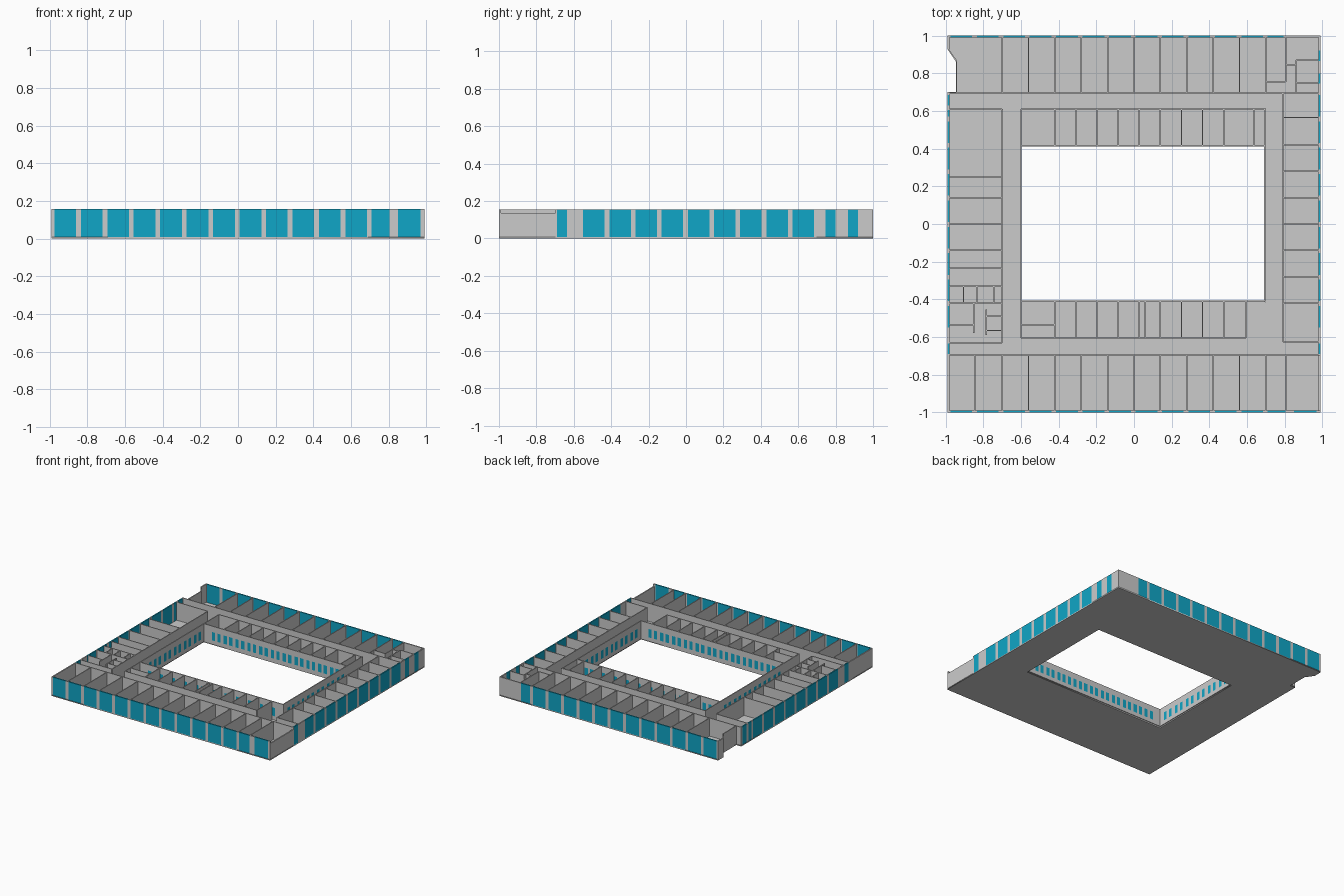
import bpy, bmesh
from mathutils import Matrix, Vector

if "Cube" in bpy.data.objects:
    bpy.data.objects.remove(bpy.data.objects["Cube"])

H, F, T = 0.156, 0.008, 0.007      # wall height, floor thickness, wall thickness

glass = bpy.data.materials.new("glass_blue")
glass.diffuse_color = (0.005, 0.38, 0.57, 1)
glass.use_nodes = True
glass.node_tree.nodes["Principled BSDF"].inputs["Base Color"].default_value = glass.diffuse_color


def make(name, boxes, mat=None):
    """One object made of axis-aligned boxes (x0, x1, y0, y1, z0, z1)."""
    bm = bmesh.new()
    for x0, x1, y0, y1, z0, z1 in boxes:
        m = Matrix.Translation(((x0 + x1) / 2, (y0 + y1) / 2, (z0 + z1) / 2))
        bmesh.ops.create_cube(bm, size=1, matrix=m @ Matrix.Diagonal((x1 - x0, y1 - y0, z1 - z0, 1)))
    me = bpy.data.meshes.new(name)
    bm.to_mesh(me)
    bm.free()
    ob = bpy.data.objects.new(name, me)
    bpy.context.collection.objects.link(ob)
    if mat:
        me.materials.append(mat)
    return ob


def seg(axis, c, a, b, t=T, z0=F, z1=H):
    """Wall box running along axis from a to b, centred on c across."""
    if axis == 'x':
        return (a, b, c - t / 2, c + t / 2, z0, z1)
    return (c - t / 2, c + t / 2, a, b, z0, z1)


def glazed(name, axis, c, a, b, windows, z0=F, z1=H, t=0.01, pane=0.01):
    """Wall from a to b with glass panes set between solid piers."""
    walls, panes, p = [], [], a
    for w0, w1 in windows:
        walls.append(seg(axis, c, p, w0, t))
        panes.append(seg(axis, c, w0, w1, pane, z0, z1))
        if z0 > F:
            walls.append(seg(axis, c, w0, w1, t, F, z0))
        if z1 < H:
            walls.append(seg(axis, c, w0, w1, t, z1, H))
        p = w1
    walls.append(seg(axis, c, p, b, t))
    make(name + "_wall", walls)
    make(name + "_glass", panes, glass)


# floor slab with courtyard opening and notched back left corner
cu = bpy.data.curves.new("floor_slab", 'CURVE')
cu.dimensions, cu.fill_mode, cu.extrude = '2D', 'BOTH', F / 2
outline = [(-.99, -1), (.99, -1), (.99, 1), (-.99, 1), (-.99, .93), (-.945, .865), (-.945, .70), (-.99, .70)]
court = [(-.603, -.413), (.697, -.413), (.697, .418), (-.603, .418)]
for pts in (outline, court):
    s = cu.splines.new('POLY')
    s.points.add(len(pts) - 1)
    for q, (x, y) in zip(s.points, pts):
        q.co = (x, y, 0, 1)
    s.use_cyclic_u = True
slab = bpy.data.objects.new("floor_slab", cu)
bpy.context.collection.objects.link(slab)
slab.location.z = F / 2
bpy.context.view_layer.objects.active = slab
slab.select_set(True)
bpy.ops.object.convert(target='MESH')

# outer facades
bays = [(-.975 + .1405 * i, -.86 + .1405 * i) for i in range(12)]
glazed("front_facade", 'x', -.995, -.99, .99, bays + [(.71, .805), (.85, .97)])
glazed("back_facade", 'x', .995, -.99, .99, bays + [(.71, .795)])
side = [(-.69, -.635)] + [(-.55 + .14 * i, -.435 + .14 * i) for i in range(9)]
glazed("right_facade", 'y', .985, -.695, .99, side + [(.745, .80), (.865, .92)])
glazed("left_facade", 'y', -.985, -.695, .70, side[:-1] + [(.57, .605), (.63, .685)])
make("end_walls", [seg('y', .985, -.99, -.695, .01, F, .137), seg('y', -.985, -.99, -.695, .01)])

# notched corner walls
make("notch_wall", [seg('y', -.942, .70, .868), seg('y', -.985, .93, .99, .01)])
diag = make("notch_diagonal_wall", [(-.04, .04, -T / 2, T / 2, F, H)])
diag.location = (-.965, .897, 0)
diag.rotation_euler.z = Vector((-.045, .065)).angle_signed(Vector((1, 0)))

# corridor walls
make("corridor_walls", [
    seg('x', .695, -.99, .99), seg('x', -.695, -.99, .99),
    seg('y', .79, -.625, .695), seg('y', -.70, -.63, .61),
    seg('x', .61, -.60, .70), seg('x', -.605, -.60, .595)])

# room dividers in the four outer wings
grid = [-.70 + .14 * i for i in range(11)]
make("back_dividers", [seg('y', x, .695, .99) for x in grid] + [seg('y', .805, .755, .99)])
make("front_dividers", [seg('y', x, -.99, -.695) for x in [-.845] + grid + [.805]])
make("right_dividers", [seg('x', y, .79, .985) for y in
                        (.565, .42, .28, .14, 0, -.14, -.28, -.42, -.625)])
make("left_dividers", [seg('x', y, -.985, -.70) for y in
                       (.61, .25, .14, 0, -.14, -.235, -.33, -.42, -.63)])

# small service rooms
make("service_partitions", [
    seg('x', .755, .70, .805), seg('x', .845, .805, .86), seg('y', .86, .695, .87),
    seg('x', .87, .86, .985), seg('x', .75, .86, .985),
    seg('y', -.905, -.42, -.33), seg('y', -.835, -.42, -.33), seg('y', -.745, -.42, -.33),
    seg('x', -.535, -.985, -.85), seg('y', -.85, -.58, -.42), seg('y', -.785, -.59, -.455),
    seg('x', -.49, -.785, -.70), seg('x', -.565, -.785, -.70), seg('x', -.535, -.60, -.42)])

# room dividers beside the courtyard
inner = [-.42 + .112 * i for i in range(9)]
make("inner_back_dividers", [seg('y', x, .415, .61) for x in inner + [.635]])
make("inner_front_dividers", [seg('y', x, -.605, -.41) for x in inner + [.06, .595]])

# courtyard walls with small paired windows
def pairs(a, n, pitch, w, gap):
    return [(a + pitch * i + o, a + pitch * i + o + w) for i in range(n) for o in (0, w + gap)]

long_w = pairs(-.525, 11, .107, .03, .02)
short_w = pairs(-.36, 6, .128, .032, .026)
for nm, ax, c, a, b, w in (("court_back", 'x', .415, -.60, .695, long_w),
                           ("court_front", 'x', -.41, -.60, .695, long_w),
                           ("court_left", 'y', -.60, -.41, .415, short_w),
                           ("court_right", 'y', .695, -.41, .415, short_w)):
    glazed(nm, ax, c, a, b, w, .04, .108, .008, .008)
make("court_side_walls", [seg('y', -.60, -.605, -.41), seg('y', -.60, .415, .61), seg('y', .695, .415, .61)])
